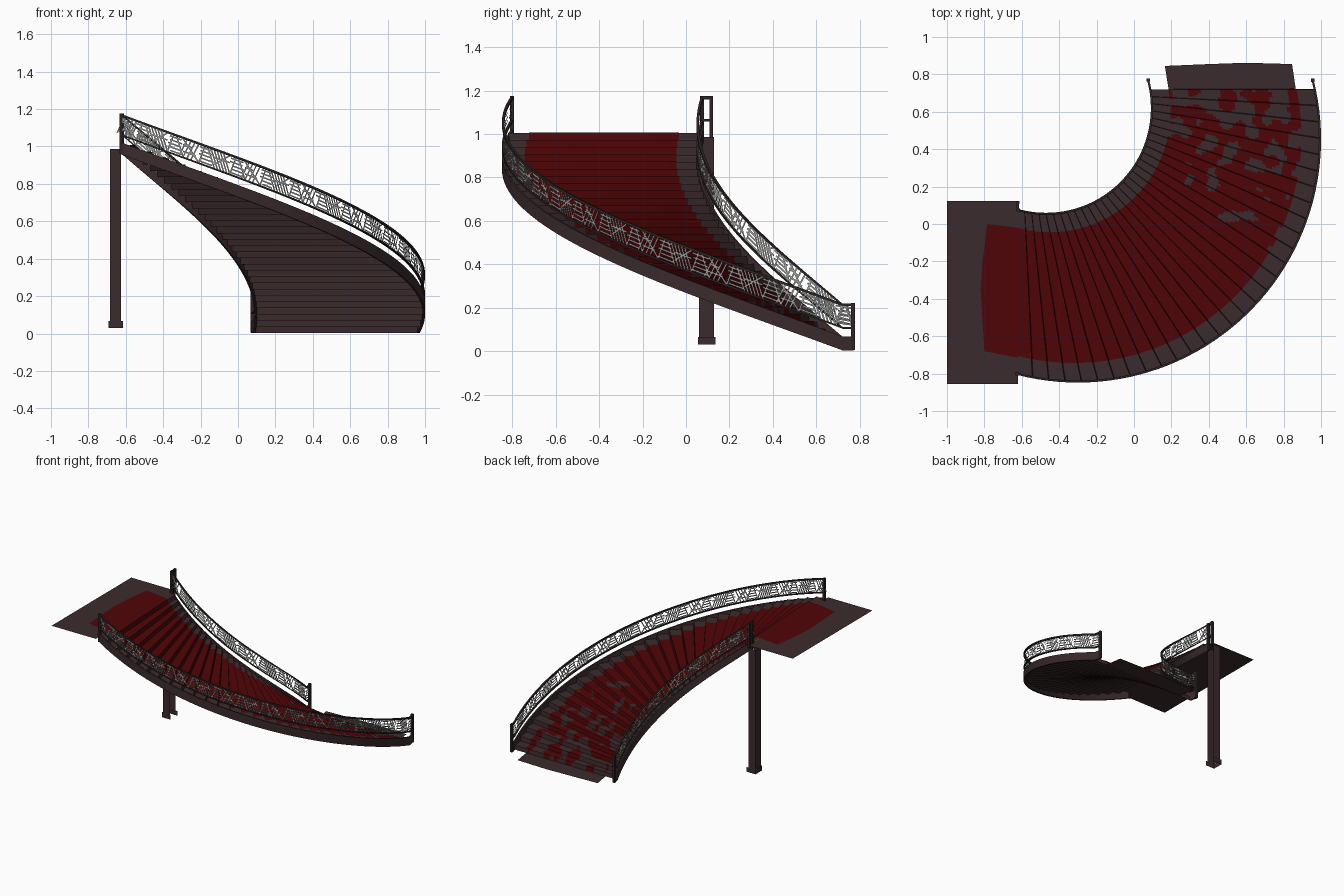
import bpy, bmesh, math, random
from mathutils import Vector, noise

if "Cube" in bpy.data.objects:
    bpy.data.objects.remove(bpy.data.objects["Cube"])

random.seed(4)
N = 30  # steps


def material(name, rgb):
    m = bpy.data.materials.new(name)
    m.diffuse_color = (*rgb, 1)
    m.use_nodes = True
    m.node_tree.nodes["Principled BSDF"].inputs["Base Color"].default_value = m.diffuse_color
    return m


WOOD = material("dark_wood", (0.044, 0.024, 0.026))
RED = material("red_carpet", (0.080, 0.0015, 0.002))
RAIL = material("rail_brown", (0.028, 0.018, 0.018))
GREY = material("lattice_grey", (0.33, 0.34, 0.32))


def finish(name, bm, mat, smooth=False):
    me = bpy.data.meshes.new(name)
    bm.to_mesh(me)
    bm.free()
    me.materials.append(mat)
    ob = bpy.data.objects.new(name, me)
    bpy.context.collection.objects.link(ob)
    if smooth:
        bpy.context.view_layer.objects.active = ob
        ob.select_set(True)
        bpy.ops.object.shade_smooth_by_angle(angle=math.radians(30))
        ob.select_set(False)
    return ob


def height(f):
    return 0.003 + 0.955 * max(f, 0)


def P(f, u, z):
    """Plan position: f runs up the stair, u runs from inner to outer edge."""
    a = math.radians(10.3 - 115.8 * f)
    b = math.radians(12.0 - 116.5 * f)
    i = Vector((-0.47 + 0.56 * math.cos(a), 0.62 + 0.56 * math.sin(a), z))
    o = Vector((-0.30 + 1.30 * math.cos(b), 0.452 + 1.30 * math.sin(b), z))
    return i.lerp(o, u)


def quad(bm, pts):
    return bm.faces.new([bm.verts.new(p) for p in pts])


# Stepped sheet of treads and risers, used for the stair and its carpet
def stepped(name, u0, u1, lift, shift, mat, cells=1, worn=False):
    bm = bmesh.new()
    for i in range(N):
        z0 = 0.003 if i == 0 else 0.035 + (i - 1) * 0.0334
        z1 = 0.035 + i * 0.0334
        f0, f1, f2 = i / N - shift, (i + 0.05) / N - shift, (i + 1) / N - shift
        parts = 5 if worn and i < 11 else 1
        for c in range(cells):
            a = u0 + (u1 - u0) * c / cells
            b = u0 + (u1 - u0) * (c + 1) / cells

            def bare(g):  # patchy carpet on the lowest steps
                return parts > 1 and noise.noise(P(g, (a + b) / 2, 0) * 11) > -0.1 + 0.05 * i

            if not bare(f0):
                quad(bm, [P(f0, a, z0 + lift), P(f0, b, z0 + lift),
                          P(f1, b, z1 + lift), P(f1, a, z1 + lift)])
            for k in range(parts):
                g0 = f1 + (f2 - f1) * k / parts
                g1 = f1 + (f2 - f1) * (k + 1) / parts
                if not bare(g0):
                    quad(bm, [P(g0, a, z1 + lift), P(g0, b, z1 + lift),
                              P(g1, b, z1 + lift), P(g1, a, z1 + lift)])
    return finish(name, bm, mat)


stepped("stair_steps", 0.005, 0.995, 0, 0, WOOD)
stepped("stair_carpet", 0.115, 0.885, 0.003, 0.0006, RED, 40, True)


# Rectangular section swept along the stair edge
def sweep(name, u0, u1, a0, a1, f0, mat):
    bm = bmesh.new()
    fs = [f0, f0 / 2] + [k / 48 for k in range(49)]
    rings = []
    for f in fs:
        h = height(f)
        rings.append([bm.verts.new(P(f, u, h + a)) for u, a in
                      ((u0, a0), (u1, a0), (u1, a1), (u0, a1))])
    for r, s in zip(rings, rings[1:]):
        for k in range(4):
            bm.faces.new((r[k], r[(k + 1) % 4], s[(k + 1) % 4], s[k]))
    bm.faces.new(rings[0])
    bm.faces.new(rings[-1])
    bmesh.ops.recalc_face_normals(bm, faces=bm.faces)
    return finish(name, bm, mat, True)


def add_box(bm, lo, hi):
    r = bmesh.ops.create_cube(bm, size=1)
    for v in r["verts"]:
        v.co = Vector([l + (h - l) * (c + 0.5) for l, h, c in zip(lo, hi, v.co)])


def add_bar(bm, p, q, side, w=0.0038):
    """Flat strip from p to q in the plane of the railing."""
    t = (q - p).normalized().cross(side).normalized() * w
    quad(bm, [p + t, p - t, q - t, q + t])


# Irregular lattice between the two rails
def lattice(name, u, f0, cells):
    bm = bmesh.new()
    lo, hi = 0.108, 0.205

    def bar(f1, a1, f2, a2):
        side = (P(f1, 1, 0) - P(f1, 0, 0)).normalized()
        add_bar(bm, P(f1, u, height(f1) + a1), P(f2, u, height(f2) + a2), side)

    w = (1 - f0) / cells
    for c in range(cells):
        s, e = f0 + c * w, f0 + (c + 1) * w
        kind = c % 4
        if kind in (0, 2):      # level bars with a slanted crossing
            for k in range(5):
                a = lo + (hi - lo) * (k + 0.5) / 5
                bar(s + w * random.uniform(0, 0.2), a, e - w * random.uniform(0, 0.2), a)
            bar(s, lo, s + w * 0.4, hi)
            bar(e - w * 0.4, hi, e, lo)
        elif kind == 1:         # parallel diagonals
            for k in range(5):
                bar(s + w * k / 5, lo, s + w * (k + 2) / 5, hi)
            bar(s, hi, e, lo + 0.02)
            bar(s, lo + 0.06, e, hi - 0.04)
        else:                   # crossed bars
            for k in range(4):
                bar(s + w * k / 4, hi, s + w * (k + 2) / 4, lo)
            bar(s, lo, e, hi)
            bar(s + w * 0.2, lo + 0.03, e, lo + 0.03)
            bar(s + w * 0.4, lo + 0.065, e, lo + 0.065)
    return finish(name, bm, GREY)


for side, u0, u1, f0, cells in (("inner", 0, 0.013, -0.045, 16), ("outer", 0.987, 1, -0.018, 32)):
    sweep(side + "_stringer", u0, u1, 0, 0.064, f0, WOOD)
    sweep(side + "_handrail", u0, u1, 0.204, 0.216, f0, RAIL)
    sweep(side + "_lower_rail", u0, u1, 0.100, 0.109, f0, RAIL)
    lattice(side + "_lattice", (u0 + u1) / 2, f0, cells)
    # End posts
    bm = bmesh.new()
    for f, z0, z1 in ((f0, 0.005, 0.222), (1, 0.96, 1.175)):
        p = P(f, (u0 + u1) / 2, 0)
        add_box(bm, (p.x - 0.009, p.y - 0.009, z0), (p.x + 0.009, p.y + 0.009, z1))
    finish(side + "_end_posts", bm, RAIL)

# Short return of railing at the top of the inner side
bm = bmesh.new()
add_box(bm, (-0.631, 0.108, 0.985), (-0.613, 0.124, 1.175))
add_box(bm, (-0.628, 0.08, 1.160), (-0.616, 0.11, 1.174))
add_box(bm, (-0.628, 0.08, 1.058), (-0.616, 0.11, 1.068))
finish("top_rail_return", bm, RAIL)


def plate(name, pts, z, mat):
    bm = bmesh.new()
    quad(bm, [(x, y, z) for x, y in pts])
    return finish(name, bm, mat)


# Landings
plate("upper_landing", [(-1, -0.855), (-0.62, -0.855), (-0.62, 0.122), (-1, 0.122)], 1.003, WOOD)
plate("upper_landing_carpet", [(-0.80, -0.68), (-0.62, -0.715), (-0.62, -0.02), (-0.785, 0.0),
                               (-0.81, -0.2), (-0.82, -0.35)], 1.007, RED)
plate("lower_landing", [(0.185, 0.72), (0.865, 0.72), (0.845, 0.855), (0.6, 0.862),
                        (0.4, 0.855), (0.165, 0.845)], 0.003, WOOD)

# Support column, with a base of three walls open towards the stair
bm = bmesh.new()
for x0, x1, y0, y1, z0, z1 in ((-0.684, -0.625, 0.061, 0.128, 0.06, 0.987),
                               (-0.692, -0.616, 0.055, 0.137, 0.03, 0.066)):
    path = [(x1, y0), (x0, y0), (x0, y1), (x1, y1)]
    for (ax, ay), (bx, by) in zip(path, path[1:]):
        quad(bm, [(ax, ay, z0), (bx, by, z0), (bx, by, z1), (ax, ay, z1)])
finish("support_column", bm, WOOD)
